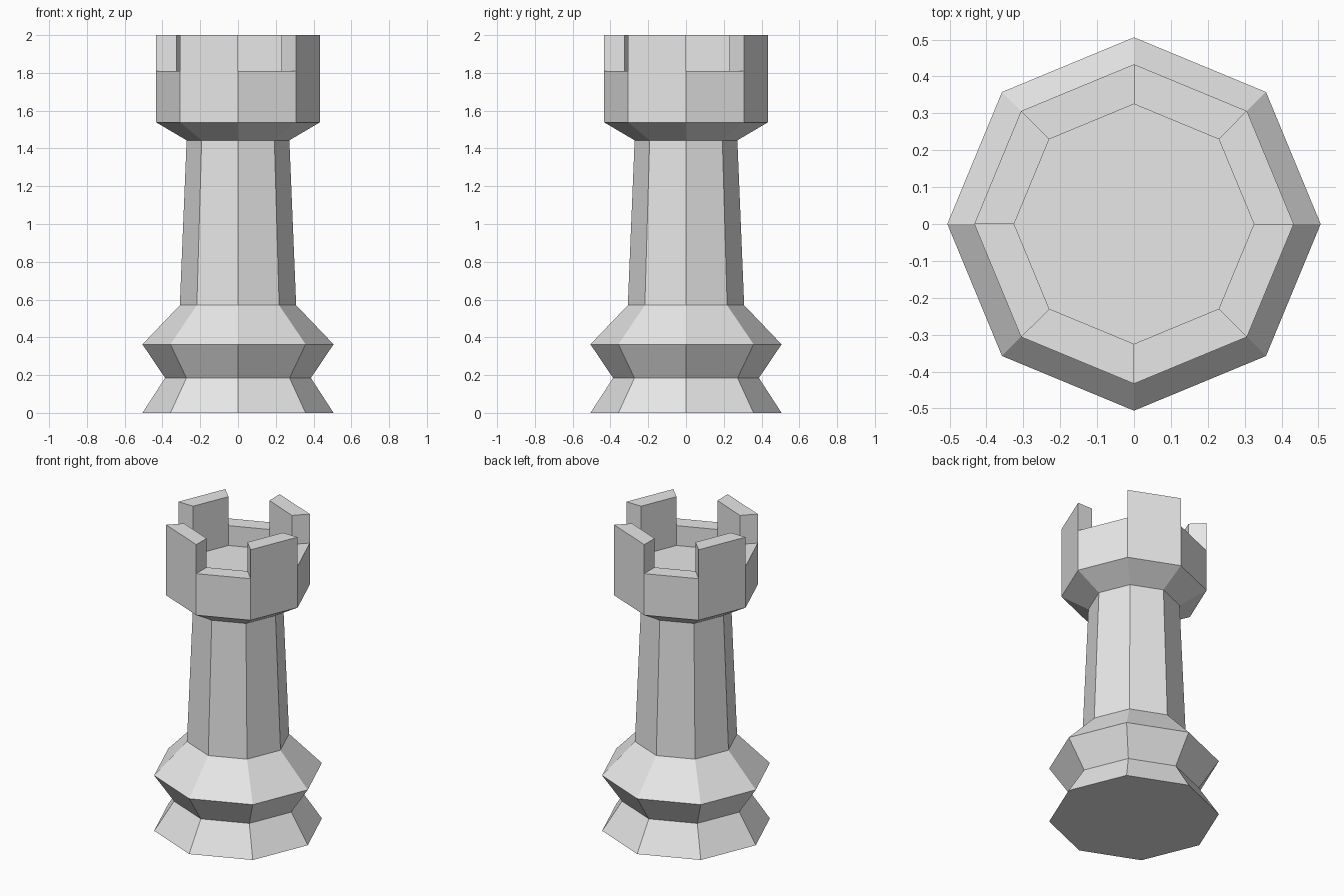
import bpy, bmesh
from math import cos, sin, tau

SIDES = 8

cube = bpy.data.objects.get("Cube")
if cube:
    bpy.data.objects.remove(cube, do_unlink=True)

grey = bpy.data.materials.new("plain grey")
grey.use_nodes = True
grey.diffuse_color = (0.8, 0.8, 0.8, 1)
grey.node_tree.nodes["Principled BSDF"].inputs["Base Color"].default_value = (0.8, 0.8, 0.8, 1)


def lathe(bm, profile, cap_start=False, cap_end=False):
    """Turn (radius, height) points into faceted rings; return the bands of faces."""
    rings = [[bm.verts.new((r * cos(tau * i / SIDES), r * sin(tau * i / SIDES), z))
              for i in range(SIDES)] for r, z in profile]
    bands = []
    for low, high in zip(rings, rings[1:]):
        bands.append([bm.faces.new((low[i], low[(i + 1) % SIDES],
                                    high[(i + 1) % SIDES], high[i]))
                      for i in range(SIDES)])
    if cap_start:
        bm.faces.new(rings[0][::-1])
    if cap_end:
        bm.faces.new(rings[-1])
    return bands


def finish(bm, name):
    mesh = bpy.data.meshes.new(name)
    bm.to_mesh(mesh)
    bm.free()
    mesh.materials.append(grey)
    obj = bpy.data.objects.new(name, mesh)
    bpy.context.collection.objects.link(obj)


# Flared foot with a pinched waist and a sloping shoulder
bm = bmesh.new()
lathe(bm, [(0.506, 0), (0.386, 0.185), (0.506, 0.363), (0.308, 0.57)], cap_start=True)
finish(bm, "base")

# Tapering column
bm = bmesh.new()
lathe(bm, [(0.308, 0.57), (0.272, 1.443)])
finish(bm, "shaft")

# Crown: flared collar, parapet wall and sunken floor
bm = bmesh.new()
bands = lathe(bm, [(0.272, 1.443), (0.433, 1.538), (0.433, 1.81),
                   (0.325, 1.81), (0.325, 1.68)], cap_end=True)

# Battlements raised from every other section of the parapet rim
rim = bands[2][1::2]
raised = bmesh.ops.extrude_discrete_faces(bm, faces=rim)["faces"]
for face in raised:
    for vert in face.verts:
        vert.co.z = 2
finish(bm, "crown")
